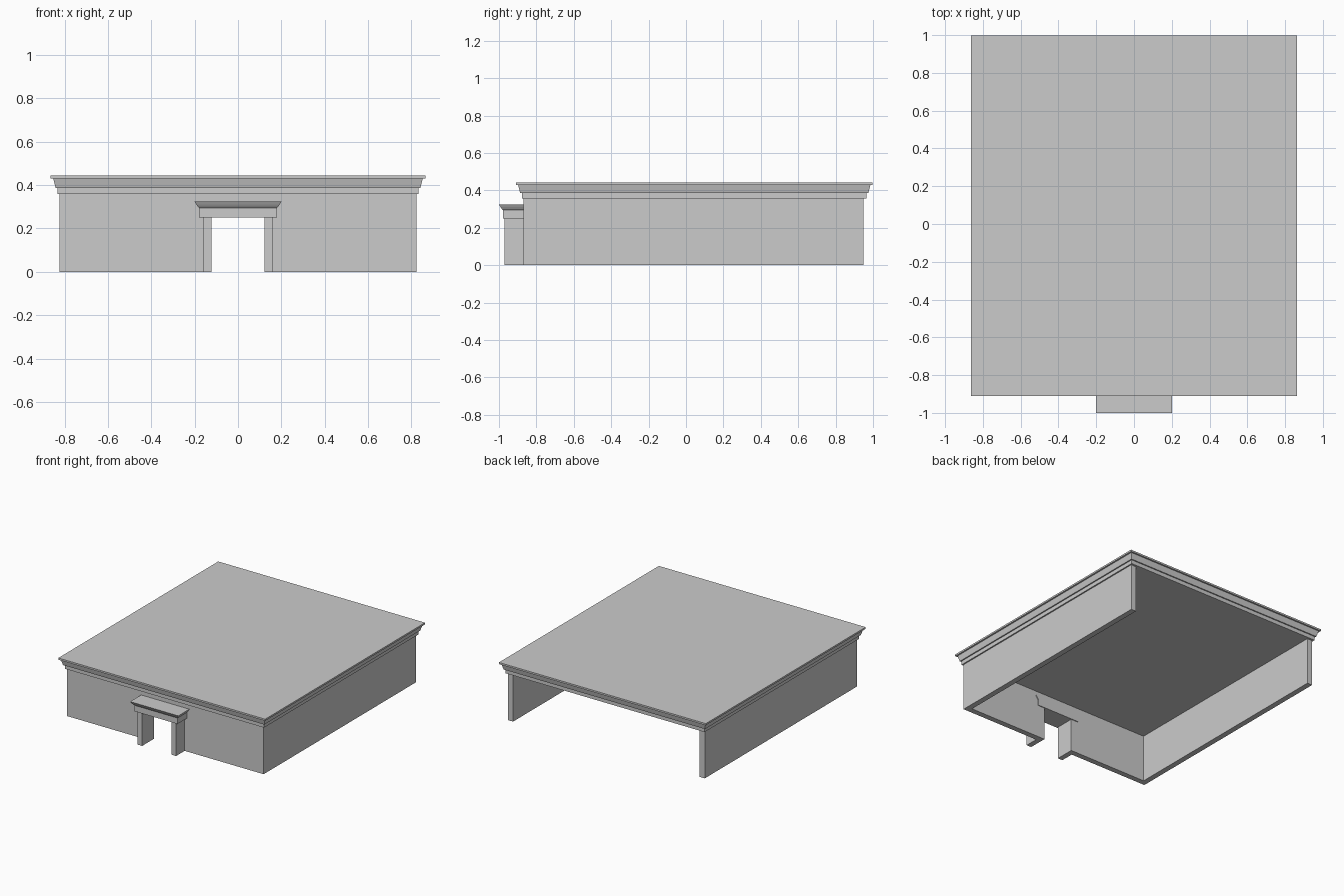
import bpy, bmesh

if "Cube" in bpy.data.objects:
    bpy.data.objects.remove(bpy.data.objects["Cube"])

X, Y0, Y1 = 0.822, -0.868, 0.95   # outer faces of the walls
T, H = 0.042, 0.36                # wall thickness and height
DOOR_X, DOOR_Z = 0.122, 0.25      # half-width and height of the doorway


def finish(name, bm):
    bmesh.ops.recalc_face_normals(bm, faces=bm.faces)
    me = bpy.data.meshes.new(name)
    bm.to_mesh(me)
    bm.free()
    ob = bpy.data.objects.new(name, me)
    bpy.context.collection.objects.link(ob)
    return ob


def extrude_profile(name, points, y0, y1):
    """Extrude an x-z outline along y."""
    bm = bmesh.new()
    face = bm.faces.new([bm.verts.new((x, y0, z)) for x, z in points])
    new = bmesh.ops.extrude_face_region(bm, geom=[face])["geom"]
    verts = [g for g in new if isinstance(g, bmesh.types.BMVert)]
    bmesh.ops.translate(bm, verts=verts, vec=(0, y1 - y0, 0))
    return finish(name, bm)


def box(name, x0, x1, y0, y1, z0, z1):
    return extrude_profile(name, [(x0, z0), (x1, z0), (x1, z1), (x0, z1)], y0, y1)


def moulding(name, half_x, y0, y1, profile, back=1.0):
    """Solid with rectangular rings, each grown outwards by (offset, z)."""
    bm = bmesh.new()
    rings = []
    for o, z in profile:
        x, a, b = half_x + o, y0 - o, y1 + o * back
        rings.append([bm.verts.new(p) for p in
                      ((-x, a, z), (x, a, z), (x, b, z), (-x, b, z))])
    for lo, hi in zip(rings, rings[1:]):
        for i in range(4):
            j = (i + 1) % 4
            bm.faces.new((lo[i], lo[j], hi[j], hi[i]))
    bm.faces.new(rings[0])
    bm.faces.new(rings[-1])
    return finish(name, bm)


# Front wall with a doorway notch
extrude_profile("front_wall", [
    (-X, 0), (-DOOR_X, 0), (-DOOR_X, DOOR_Z), (DOOR_X, DOOR_Z),
    (DOOR_X, 0), (X, 0), (X, H), (-X, H)], Y0, Y0 + T)

# Side walls and door posts, left and right (the back is open)
for side, s in (("left", -1), ("right", 1)):
    box(side + "_wall", s * X, s * (X - T), Y0 + T, Y1, 0, H)
    box(side + "_door_post", s * DOOR_X, s * 0.162, -0.97, Y0, 0, DOOR_Z)

# Flat roof with stepped, flared cornice
moulding("roof_cornice", X, Y0, 0.956, [
    (0.010, 0.358), (0.010, 0.387), (0.019, 0.387), (0.023, 0.402),
    (0.030, 0.430), (0.042, 0.430), (0.042, 0.443)])

# Door canopy: plain lintel band with a flared top, running through the wall
moulding("door_canopy", 0.18, -0.979, Y0 + T + 0.006, [
    (0, 0.25), (0, 0.295), (0.006, 0.301), (0.013, 0.311), (0.021, 0.325)], back=0)
